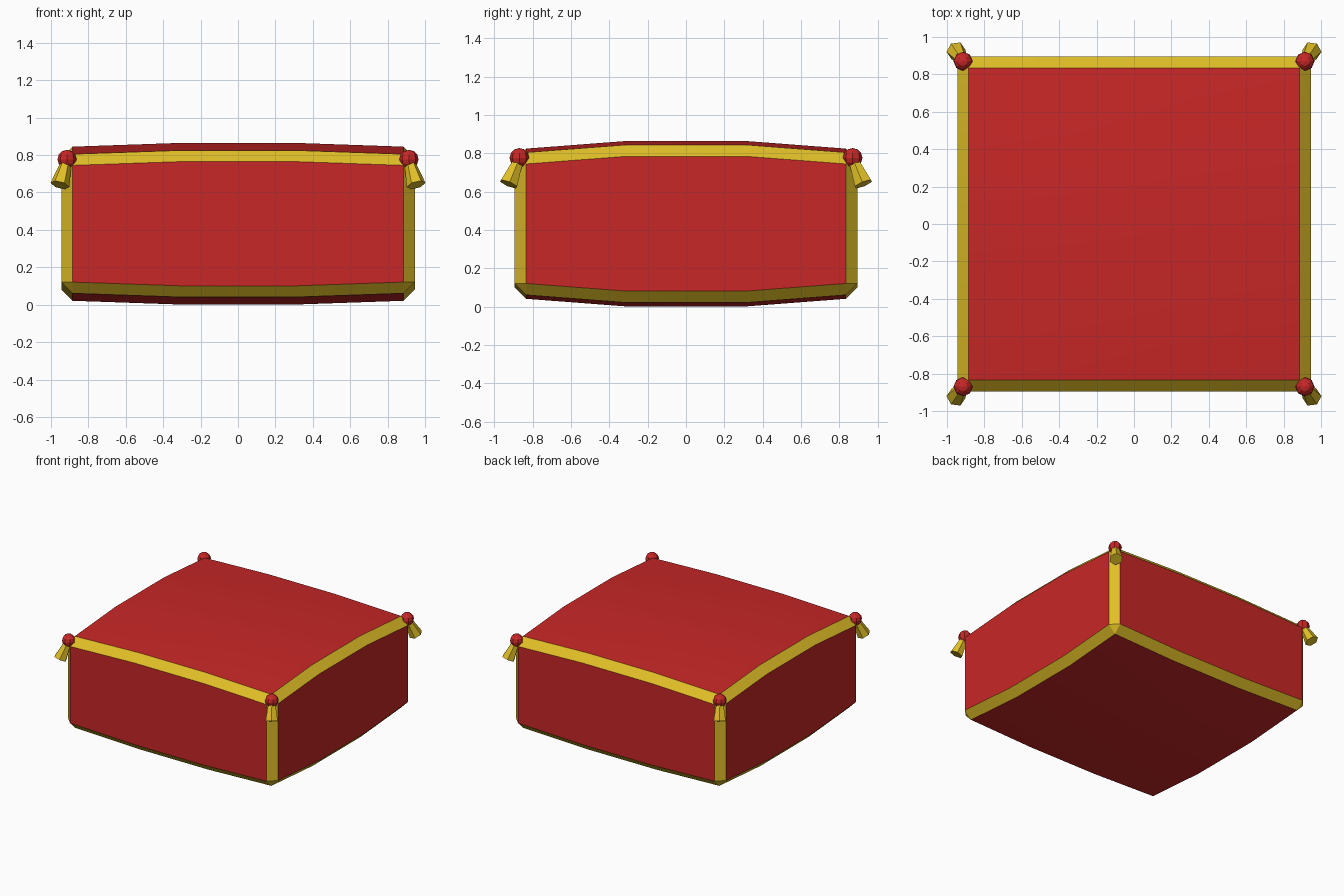
import bpy, bmesh, math
from mathutils import Vector

if "Cube" in bpy.data.objects:
    bpy.data.objects.remove(bpy.data.objects["Cube"])


def material(name, rgb):
    m = bpy.data.materials.new(name)
    m.diffuse_color = (*rgb, 1)
    m.use_nodes = True
    m.node_tree.nodes["Principled BSDF"].inputs["Base Color"].default_value = m.diffuse_color
    return m


red = material("red cloth", (0.58, 0.020, 0.020))
gold = material("gold trim", (0.75, 0.52, 0.020))


def add_object(name, bm, mats):
    mesh = bpy.data.meshes.new(name)
    bm.to_mesh(mesh)
    bm.free()
    for m in mats:
        mesh.materials.append(m)
    obj = bpy.data.objects.new(name, mesh)
    bpy.context.collection.objects.link(obj)
    return obj


# Cushion: convex pillow with chamfered gold edges and bulged top and bottom
X, Y, MID, CH, ZC = 0.885, 0.835, 0.31, 0.06, 0.433


def half_height(x, y):
    return 0.432 - (0.02 if abs(x) > MID else 0) - (0.04 if abs(y) > MID else 0)


bm = bmesh.new()
for x in (-X, -MID, MID, X):
    for y in (-Y, -MID, MID, Y):
        for s in (-1, 1):
            h = half_height(x, y)
            bm.verts.new((x, y, ZC + s * h))
            if abs(x) == X:
                bm.verts.new((x + math.copysign(CH, x), y, ZC + s * (h - CH)))
            if abs(y) == Y:
                bm.verts.new((x, y + math.copysign(CH, y), ZC + s * (h - CH)))
bmesh.ops.convex_hull(bm, input=bm.verts[:])
bmesh.ops.dissolve_limit(bm, angle_limit=0.01, verts=bm.verts[:], edges=bm.edges[:])
bmesh.ops.recalc_face_normals(bm, faces=bm.faces[:])
for f in bm.faces:
    # sloping chamfers are trim, the six main sides are cloth
    f.material_index = 0 if max(abs(c) for c in f.normal) > 0.9 else 1
cushion = add_object("cushion", bm, (red, gold))
bpy.context.view_layer.objects.active = cushion
cushion.select_set(True)
bpy.ops.object.shade_smooth_by_angle(angle=math.radians(25))

# Corner tassels: red ball with a flaring gold skirt pointing down and out
for side, sx in (("left", -1), ("right", 1)):
    for end, sy in (("front", -1), ("back", 1)):
        ball = Vector((sx * 0.914, sy * 0.87, 0.777))
        tip = Vector((sx * 0.952, sy * 0.926, 0.64))

        bm = bmesh.new()
        bmesh.ops.create_uvsphere(bm, u_segments=8, v_segments=6, radius=0.051)
        obj = add_object(f"{end}_{side}_tassel_ball", bm, (red,))
        obj.location = ball

        bm = bmesh.new()
        bmesh.ops.create_cone(bm, cap_ends=True, segments=6, radius1=0.026,
                              radius2=0.052, depth=(tip - ball).length)
        obj = add_object(f"{end}_{side}_tassel_skirt", bm, (gold,))
        obj.location = (ball + tip) / 2
        obj.rotation_euler = (tip - ball).to_track_quat('Z', 'Y').to_euler()
